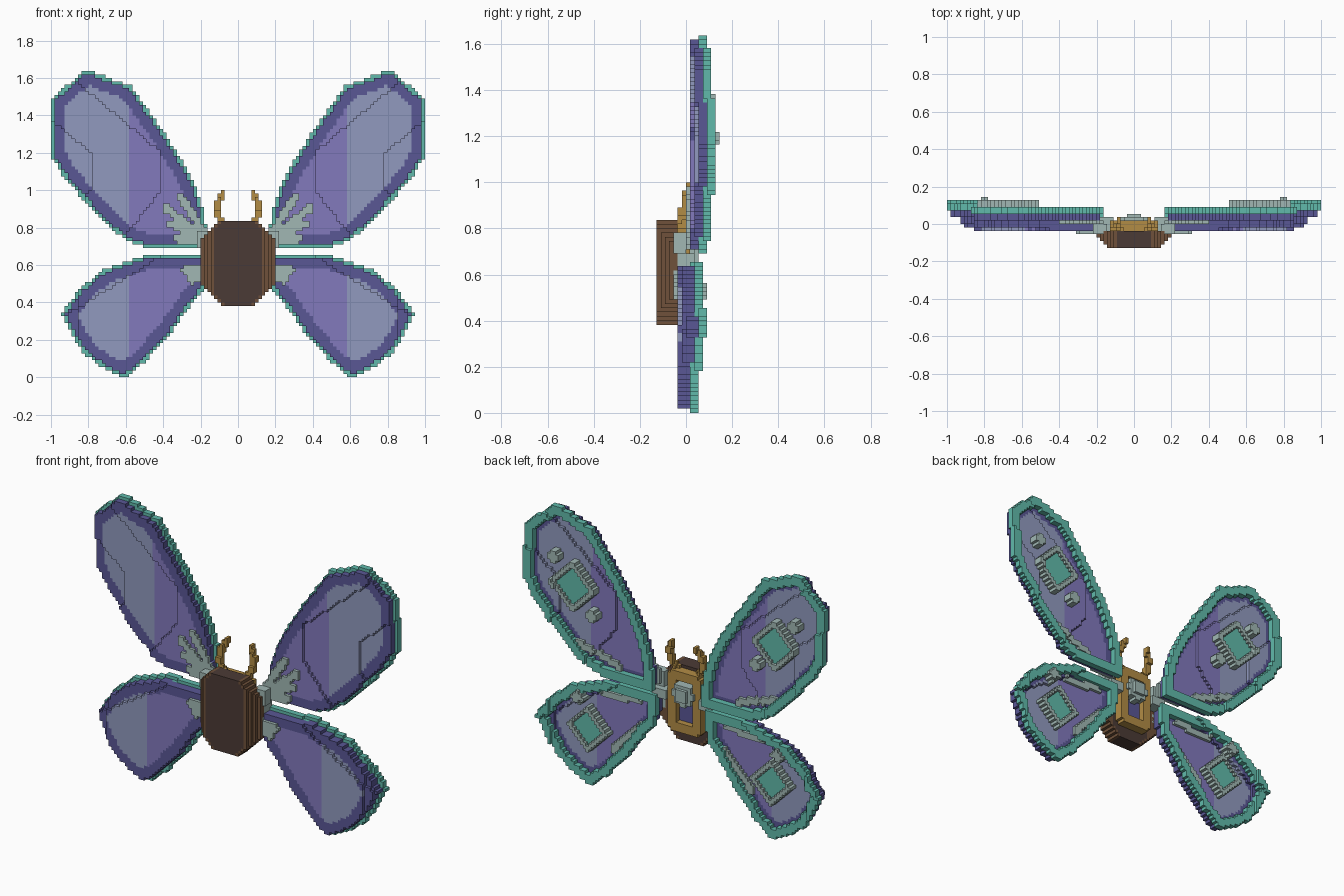
import bpy, bmesh, math
from mathutils import Vector

old = bpy.data.objects.get("Cube")
if old:
    bpy.data.objects.remove(old)

CELL = 2 / 110  # edge of one little cube

# --- flat colours ---
COLOURS = {
    "pale_lilac": (0.57, 0.605, 0.75),
    "purple": (0.51, 0.475, 0.74),
    "deep_violet": (0.35, 0.34, 0.585),
    "teal": (0.38, 0.73, 0.67),
    "silver_grey": (0.63, 0.72, 0.705),
    "gold": (0.70, 0.55, 0.27),
    "dark_brown": (0.295, 0.23, 0.21),
    "brown": (0.44, 0.32, 0.23),
}
MATERIALS = {}
for label, srgb in COLOURS.items():
    mat = bpy.data.materials.new(label)
    mat.use_nodes = True
    linear = [((c + 0.055) / 1.055) ** 2.4 for c in srgb] + [1]
    mat.diffuse_color = linear
    mat.node_tree.nodes["Principled BSDF"].inputs["Base Color"].default_value = linear
    MATERIALS[label] = mat


def build(name, cells, mirrored=False):
    """Make the outer skin of a set of cubes {(i, j, k): colour}."""
    bm = bmesh.new()
    verts = {}
    used = sorted(set(cells.values()))
    for cell, colour in cells.items():
        for axis in range(3):
            for side in (0, 1):
                near = list(cell)
                near[axis] += 2 * side - 1
                if tuple(near) in cells:
                    continue
                loop = []
                for a, b in ((0, 0), (1, 0), (1, 1), (0, 1)):
                    p = list(cell)
                    p[axis] += side
                    p[(axis + 1) % 3] += a
                    p[(axis + 2) % 3] += b
                    p = tuple(p)
                    if p not in verts:
                        verts[p] = bm.verts.new(Vector(p) * CELL)
                    loop.append(verts[p])
                if not side:
                    loop.reverse()
                face = bm.faces.new(loop)
                face.material_index = used.index(colour)
    mesh = bpy.data.meshes.new(name)
    bm.to_mesh(mesh)
    bm.free()
    for colour in used:
        mesh.materials.append(MATERIALS[colour])
    obj = bpy.data.objects.new(name, mesh)
    bpy.context.collection.objects.link(obj)
    if mirrored:
        obj.modifiers.new("Mirror", "MIRROR").use_mirror_merge = False
    return obj


def segment_distance(p, a, b):
    p, a, b = Vector(p), Vector(a), Vector(b)
    t = (p - a).dot(b - a) / (b - a).length_squared
    return (p - a - (b - a) * max(0, min(1, t))).length


def inset(p, outline):
    """Depth of p inside the outline, negative when outside."""
    inside = False
    depth = math.inf
    for a, b in zip(outline, outline[1:] + outline[:1]):
        depth = min(depth, segment_distance(p, a, b))
        if (a[1] > p[1]) != (b[1] > p[1]):
            if p[0] < a[0] + (p[1] - a[1]) * (b[0] - a[0]) / (b[1] - a[1]):
                inside = not inside
    return depth if inside else -depth


def grid():
    """Columns of the +x half, with centre x and z."""
    for i in range(56):
        for k in range(91):
            yield i, k, (i + 0.5) * CELL, (k + 0.5) * CELL


def span(low, high):
    return range(round(low / CELL), round(high / CELL))


def box(cells, xs, ys, zs, colour):
    for i in span(*xs):
        for j in span(*ys):
            for k in span(*zs):
                cells[i, j, k] = colour


# --- wings: plate, raised rim behind it, ornaments on both faces ---
def make_wing(name, outline, front, thick, bend, gem, knobs, streaks, feathers):
    plate, rim, jewel, trim, plumes = {}, {}, {}, {}, {}
    for i, k, x, z in grid():
        depth = inset((x, z), outline)
        if depth < 0:
            continue
        f = front + bend(x, z)
        back = f + thick
        if depth > 0.018:
            colour = "pale_lilac" if x > 0.58 else "purple"
            if depth < 0.075:
                colour = "deep_violet"
            for j in range(f, back):
                plate[i, j, k] = colour
        if depth < 0.05:
            for j in range(back, back + 2):
                rim[i, j, k] = "teal"
        # framed diamond
        reach = abs(x - gem[0]) + abs(z - gem[1])
        if reach < gem[2]:
            framed = reach > gem[2] - 0.035
            for j in range(back, back + (3 if framed else 2)):
                jewel[i, j, k] = "silver_grey" if framed else "teal"
        # knobs and streaks on the back
        for kx, kz in knobs:
            if abs(x - kx) + abs(z - kz) < 0.045:
                for j in range(back, back + 3):
                    trim[i, j, k] = "silver_grey"
        if any(segment_distance((x, z), a, b) < 0.02 for a, b in streaks):
            trim[i, back, k] = "silver_grey"
        # feathery strokes on the front
        if any(segment_distance((x, z), a, b) < 0.022 for a, b in feathers):
            plumes[i, f - 1, k] = "silver_grey"
    parts = dict(plate=plate, rim=rim, diamond=jewel, trim=trim, plumes=plumes)
    for part, cells in parts.items():
        build(name + "_" + part, cells, True)


def upper_bend(x, z):
    t = x - 1.2 * max(0, z - 1.2) - 0.8 * max(0, 1 - z)
    return (t > 0.41) + (t > 0.79)


def lower_bend(x, z):
    return (x + 1.6 * z > 1.45) + (x > 0.86)


make_wing(
    "upper_wing",
    [(0.815, 1.645), (0.57, 1.555), (0.39, 1.3), (0.285, 1.135), (0.22, 1),
     (0.18, 0.88), (0.16, 0.69), (0.47, 0.69), (0.59, 0.725), (0.7, 0.815),
     (0.8, 0.92), (0.93, 1.07), (1, 1.18), (1, 1.485)],
    1, 2, upper_bend, (0.67, 1.2, 0.15),
    [(0.545, 1.05), (0.8, 1.35)],
    [((0.68, 0.86), (0.4, 0.77))],
    [((0.38, 0.9), (0.18, 0.75)), ((0.31, 0.97), (0.18, 0.77)),
     ((0.36, 0.82), (0.18, 0.74)), ((0.32, 0.74), (0.18, 0.73))])

make_wing(
    "lower_wing",
    [(0.16, 0.65), (0.5, 0.65), (0.71, 0.58), (0.85, 0.47), (0.945, 0.335),
     (0.87, 0.2), (0.82, 0.12), (0.74, 0.065), (0.61, -0.01), (0.5, 0.08),
     (0.365, 0.225), (0.25, 0.39), (0.18, 0.47)],
    -2, 3, lower_bend, (0.61, 0.34, 0.14),
    [(0.67, 0.52)],
    [((0.53, 0.56), (0.3, 0.58)), ((0.46, 0.24), (0.27, 0.44))],
    [((0.25, 0.52), (0.18, 0.56)), ((0.28, 0.57), (0.18, 0.59))])

# --- body shell: stepped barrel, dark core and brown flanks ---
body = {}
limits = dict(zip(span(-0.127, -0.036), (0.15, 0.17, 0.185, 0.2, 0.2)))
for i, k, x, z in grid():
    end = min(z - 0.39, 0.84 - z)
    for j, limit in limits.items():
        half = min(0.095 + end, limit)
        if end > 0 and x < half:
            core = x < 0.12 and x < half - 0.02
            body[i, j, k] = body[-1 - i, j, k] = "dark_brown" if core else "brown"
build("body_shell", body)

# --- gold frame with violet panel on the back of the body ---
frame = {}
box(frame, (-0.11, 0.11), (-0.036, 0.018), (0.45, 0.82), "gold")
for i, j, k in list(frame):
    corner = abs(i + 0.5) * CELL + abs((k + 0.5) * CELL - 0.635)
    middle = abs(i + 0.5) * CELL < 0.06 and 0.5 < k * CELL < 0.76
    if corner > 0.27 or (middle and j >= -1):
        del frame[i, j, k]
    elif middle:
        frame[i, j, k] = "deep_violet"
build("back_frame", frame)

# --- round central stone ---
stone = {}
for i, k, x, z in grid():
    away = math.hypot(x, z - 0.69)
    for j in span(-0.018, 0.055):
        if away < (0.065 if j < 2 else 0.04):
            stone[i, j, k] = stone[-1 - i, j, k] = "silver_grey"
build("central_stone", stone)

# --- wing hinges ---
hinge = {}
box(hinge, (0.11, 0.2), (-0.036, 0.04), (0.64, 0.7), "silver_grey")
box(hinge, (0.15, 0.22), (-0.055, 0), (0.7, 0.78), "silver_grey")
build("wing_hinge", hinge, True)

# --- curled antennae ---
antenna = {}
path = [(0.07, -0.03, 0.81), (0.11, -0.02, 0.87), (0.11, 0, 0.93), (0.08, 0.015, 0.985)]
for i, k, x, z in grid():
    if x > 0.15 or z < 0.8:
        continue
    for j in range(-4, 2):
        p = (x, (j + 0.5) * CELL, z)
        if any(segment_distance(p, a, b) < 0.018 for a, b in zip(path, path[1:])):
            antenna[i, j, k] = "gold"
build("antenna", antenna, True)
